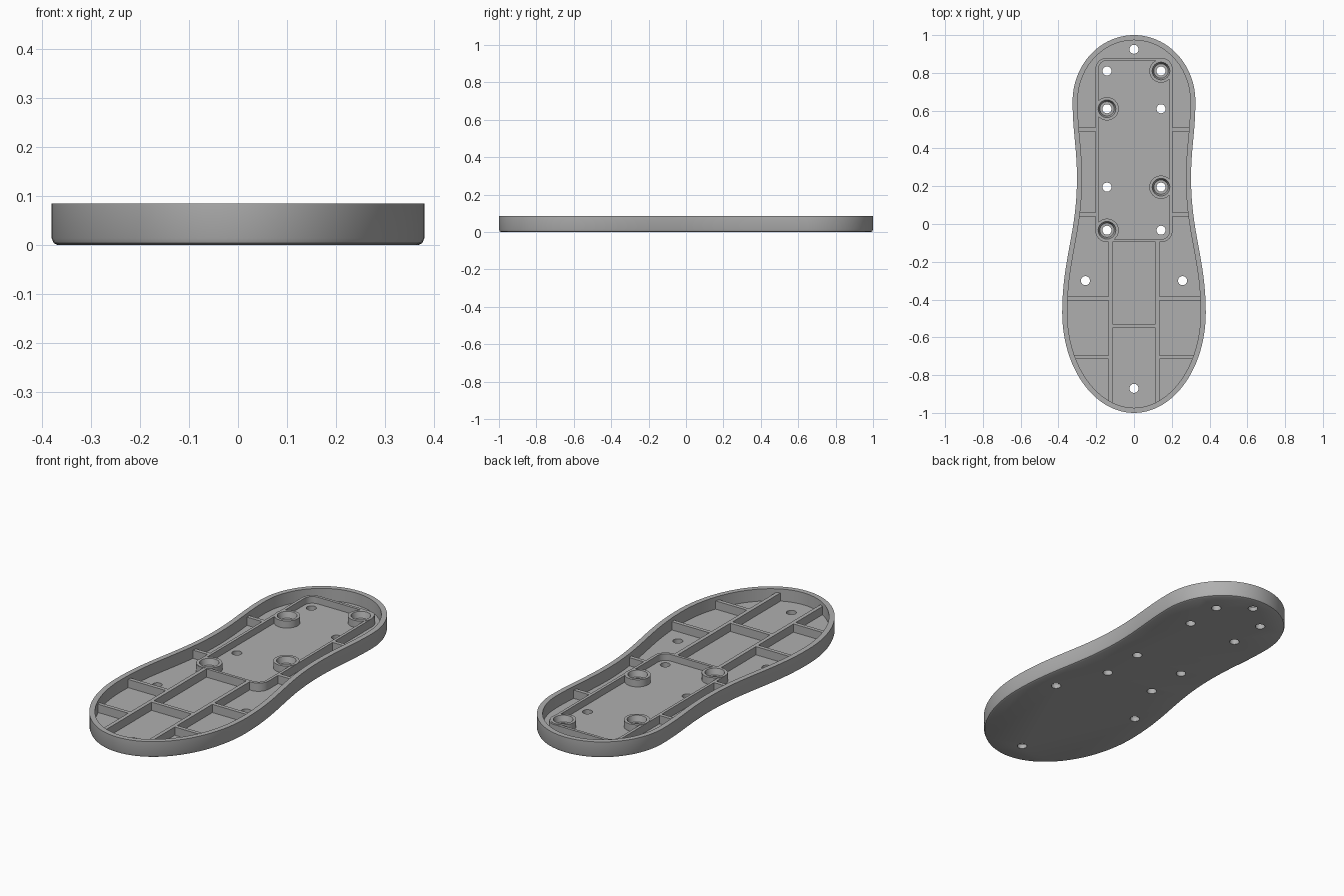
import bpy, bmesh, math
from mathutils import Vector
from mathutils.geometry import interpolate_bezier

cube = bpy.data.objects.get("Cube")
if cube:
    bpy.data.objects.remove(cube, do_unlink=True)

grey = bpy.data.materials.new("mid grey")
grey.use_nodes = True
COLOUR = (0.43, 0.43, 0.43, 1)
grey.diffuse_color = COLOUR
grey.node_tree.nodes["Principled BSDF"].inputs["Base Color"].default_value = COLOUR

FLOOR, PLATE, RIB, RIM = 0.022, 0.03, 0.065, 0.085
WALL = 0.027
HOLE = 0.024


def finish(bm, name):
    bmesh.ops.recalc_face_normals(bm, faces=bm.faces)
    mesh = bpy.data.meshes.new(name)
    bm.to_mesh(mesh)
    bm.free()
    obj = bpy.data.objects.new(name, mesh)
    bpy.context.collection.objects.link(obj)
    mesh.materials.append(grey)
    return obj


def smooth(obj):
    bpy.ops.object.select_all(action='DESELECT')
    obj.select_set(True)
    bpy.context.view_layer.objects.active = obj
    bpy.ops.object.shade_smooth_by_angle(angle=math.radians(30))


def loft(name, loops, cyclic=False):
    """Skin stacked loops; cap the ends, or join last to first."""
    bm = bmesh.new()
    rows = [[bm.verts.new(p) for p in loop] for loop in loops]
    n = len(rows[0])
    pairs = list(zip(rows, rows[1:])) + ([(rows[-1], rows[0])] if cyclic else [])
    for a, b in pairs:
        for i in range(n):
            j = (i + 1) % n
            bm.faces.new((a[i], a[j], b[j], b[i]))
    if not cyclic:
        bm.faces.new(rows[0])
        bm.faces.new(rows[-1])
    return finish(bm, name)


def inset(points, distance, z):
    """Move a counter-clockwise outline inward and lift it to z."""
    out = []
    for i, p in enumerate(points):
        t = (points[(i + 1) % len(points)] - points[i - 1]).normalized()
        out.append((p.x - t.y * distance, p.y + t.x * distance, z))
    return out


def circle(x, y, r, z, n=24):
    return [(x + r * math.cos(math.tau * i / n), y + r * math.sin(math.tau * i / n), z)
            for i in range(n)]


def rounded_rect(x, y0, y1, r, z):
    out = []
    for k, (cx, cy) in enumerate([(x - r, y1 - r), (r - x, y1 - r), (r - x, y0 + r), (x - r, y0 + r)]):
        for i in range(9):
            a = math.pi / 2 * (k + i / 8)
            out.append((cx + r * math.cos(a), cy + r * math.sin(a), z))
    return out


# Sole outline: elliptical ends joined by waisted sides
toe, waist, heel = Vector((0.325, 0.65)), Vector((0.302, 0.24)), Vector((0.38, -0.47))


def side_curve(a, b):
    h = Vector((0, (b.y - a.y) * 0.4))
    return interpolate_bezier(a, a + h, b - h, b, 24)


right = [Vector((heel.x * math.sin(a), heel.y - 0.53 * math.cos(a)))
         for a in [math.pi / 2 * i / 24 for i in range(24)]]
right += [p.to_2d() for p in side_curve(heel, waist)]
right += [p.to_2d() for p in side_curve(waist, toe)][1:]
right += [Vector((toe.x * math.cos(a), toe.y + 0.35 * math.sin(a)))
          for a in [math.pi / 2 * i / 24 for i in range(1, 25)]]
outline = right + [Vector((-p.x, p.y)) for p in reversed(right[1:-1])]


def half_width(y):
    return min(right, key=lambda p: abs(p.y - y)).x


# Tray with chamfered bottom edge and raised rim
sole = loft("sole_tray", [inset(outline, d, z) for d, z in
            [(0.012, 0), (0.004, 0.004), (0, 0.014), (0, RIM), (WALL, RIM), (WALL, FLOOR)]])

# Mounting plate and its frame
FX, FY0, FY1 = 0.204, -0.096, 0.88
plate = loft("mounting_plate", [rounded_rect(FX - 0.005, FY0 + 0.005, FY1 - 0.005, 0.055, z)
                                for z in (0.01, PLATE)])
W = 0.015
frame = loft("plate_frame", [rounded_rect(FX - d, FY0 + d, FY1 - d, 0.06 - d, z)
             for d, z in [(0, 0.015), (0, RIB), (W, RIB), (W, 0.015)]], cyclic=True)

# Screw holes cut through tray and plate
bosses = [(0.143, 0.81), (-0.143, 0.61), (0.143, 0.195), (-0.143, -0.033)]
holes = bosses + [(-x, y) for x, y in bosses]
holes += [(0, 0.925), (0.257, -0.3), (-0.257, -0.3), (0, -0.87)]
cutters = [loft("hole_cutter", [circle(x, y, HOLE, -0.1), circle(x, y, HOLE, 0.2)])
           for x, y in holes]
bpy.ops.object.select_all(action='DESELECT')
for c in cutters:
    c.select_set(True)
bpy.context.view_layer.objects.active = cutters[0]
bpy.ops.object.join()
cutter = cutters[0]
cutter.hide_render = True
for obj in (sole, plate):
    bpy.context.view_layer.objects.active = obj
    mod = obj.modifiers.new("holes", 'BOOLEAN')
    mod.operation = 'DIFFERENCE'
    mod.solver = 'EXACT'
    mod.object = cutter
    bpy.ops.object.modifier_apply(modifier=mod.name)
bpy.data.objects.remove(cutter, do_unlink=True)
for obj in (sole, plate, frame):
    smooth(obj)

# Bosses with tapered pockets
for x, y in bosses:
    profile = [(HOLE, 0.025), (0.062, 0.025), (0.062, RIB + 0.002), (0.047, RIB + 0.002),
               (0.038, 0.036), (HOLE, 0.036)]
    smooth(loft("screw_boss", [circle(x, y, r, z) for r, z in profile], cyclic=True))


# Stiffening ribs
def rib(name, x0, x1, y0, y1):
    loft(name, [[(x0, y0, z), (x1, y0, z), (x1, y1, z), (x0, y1, z)] for z in (0.015, RIB)])


T = 0.01
RX = 0.125
for s, label in ((1, "left"), (-1, "right")):
    x = s * RX
    rib(label + "_long_rib", x - T, x + T, -0.955, FY0 + 0.008)
    for y, start in ((0.5, FX - 0.008), (0.05, FX - 0.008), (-0.395, RX), (-0.705, RX)):
        ends = sorted((s * start, s * (half_width(y) - WALL * 0.6)))
        rib(label + "_cross_rib", ends[0], ends[1], y - T, y + T)
rib("middle_cross_rib", -RX, RX, -0.54 - T, -0.54 + T)
